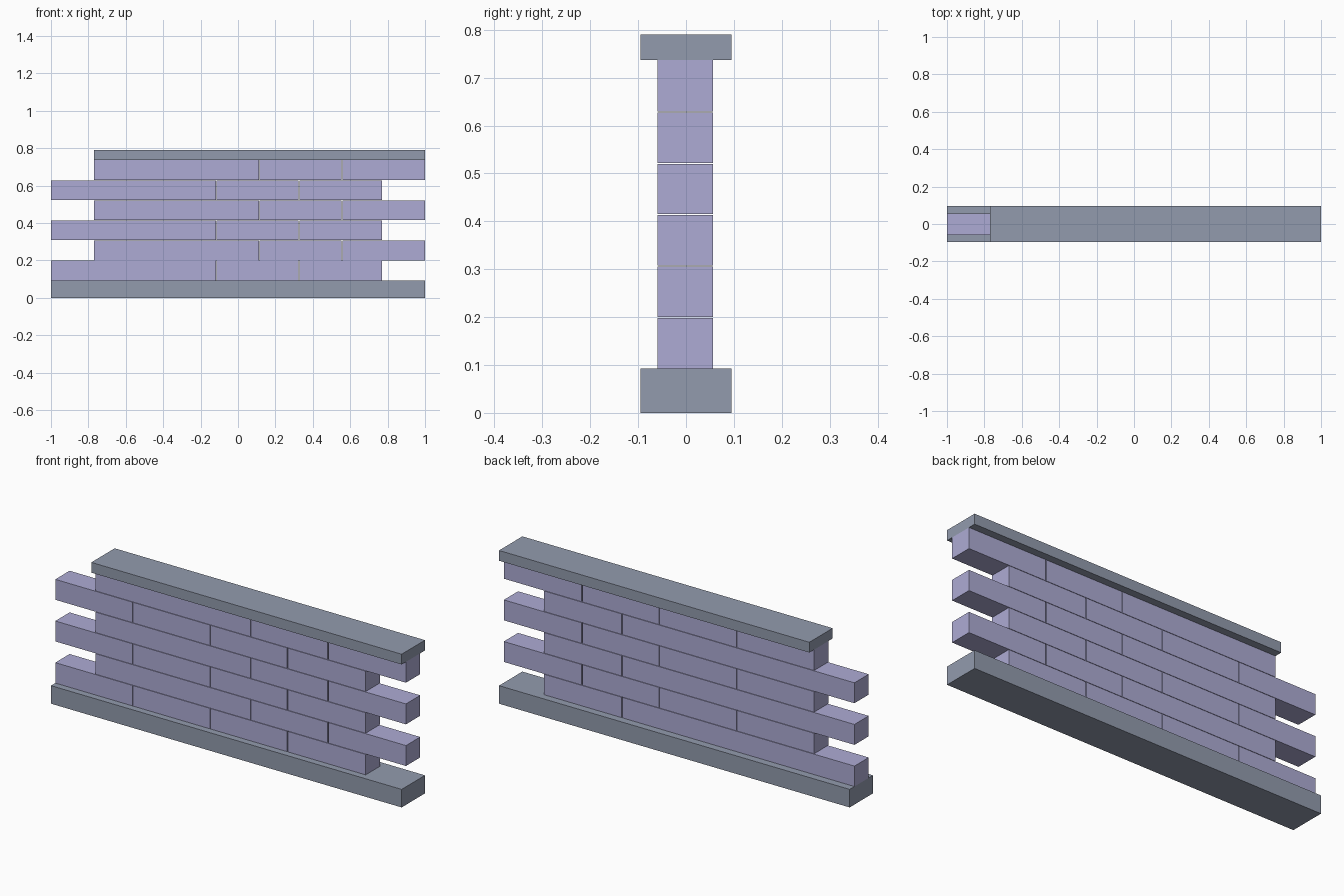
import bpy

if "Cube" in bpy.data.objects:
    bpy.data.objects.remove(bpy.data.objects["Cube"])


def material(name, color):
    m = bpy.data.materials.new(name)
    m.diffuse_color = (*color, 1)
    m.use_nodes = True
    m.node_tree.nodes["Principled BSDF"].inputs["Base Color"].default_value = m.diffuse_color
    return m


slate = material("slate", (0.29, 0.33, 0.42))
brick_blue = material("brick_blue", (0.42, 0.41, 0.66))


def box(name, x, y, z, mat):
    """Flat-faced box from (min, max) ranges."""
    center = [(r[0] + r[1]) / 2 for r in (x, y, z)]
    bpy.ops.mesh.primitive_cube_add(size=1, location=center)
    ob = bpy.context.object
    ob.name = name
    ob.scale = [r[1] - r[0] for r in (x, y, z)]
    bpy.ops.object.transform_apply(location=False, rotation=False, scale=True)
    ob.data.materials.append(mat)
    return ob


# Base plinth and cap rail
box("base", (-1, 1), (-0.095, 0.095), (0, 0.093), slate)
box("cap", (-0.77, 1), (-0.095, 0.095), (0.737, 0.79), slate)

# Six staggered courses of four bricks, with fine joints
ROWS, COLS = 6, 4
pitch_z = (0.737 - 0.093) / ROWS
pitch_x = 1.77 / COLS
for row in range(ROWS):
    left = -1 if row % 2 == 0 else -0.77
    z0 = 0.093 + row * pitch_z
    z1 = z0 + pitch_z - (0.002 if row < ROWS - 1 else 0)
    for col in range(COLS):
        x0 = left + col * pitch_x
        # The joint before the right-hand brick is the widest
        gap = (0.002, 0.002, 0.005, 0)[col]
        box(f"brick_{row + 1}_{col + 1}", (x0, x0 + pitch_x - gap),
            (-0.06, 0.056), (z0, z1), brick_blue)
